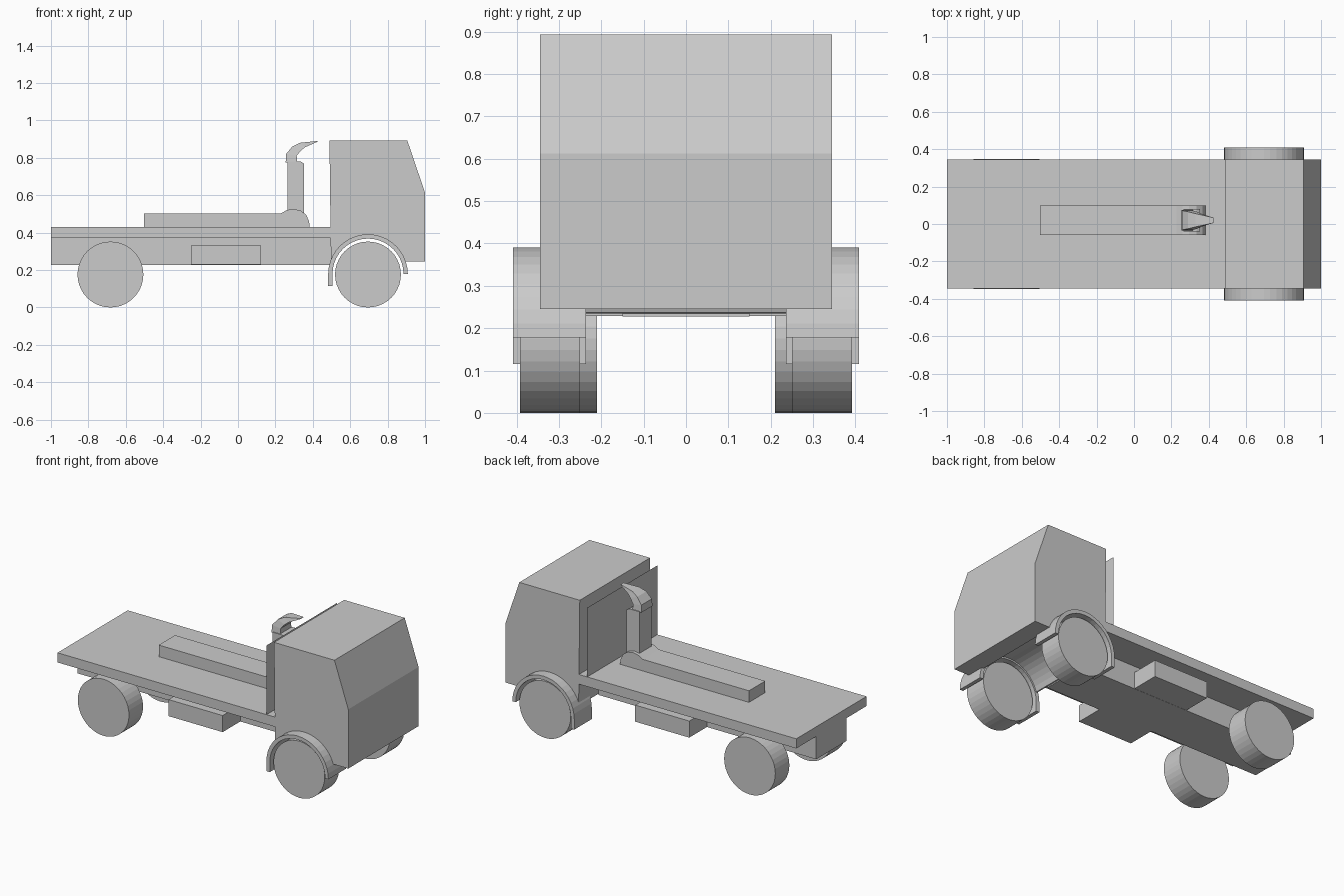
import bpy, bmesh, math

if "Cube" in bpy.data.objects:
    bpy.data.objects.remove(bpy.data.objects["Cube"])


def make(name, verts, faces):
    me = bpy.data.meshes.new(name)
    me.from_pydata(verts, [], faces)
    bm = bmesh.new()
    bm.from_mesh(me)
    bmesh.ops.recalc_face_normals(bm, faces=bm.faces)
    bm.to_mesh(me)
    bm.free()
    ob = bpy.data.objects.new(name, me)
    bpy.context.collection.objects.link(ob)
    return ob


def extrude(name, profile, y0, y1):
    """Extrude an (x, z) outline from y0 to y1."""
    n = len(profile)
    verts = [(x, y, z) for y in (y0, y1) for x, z in profile]
    faces = [tuple(range(n)), tuple(range(2 * n - 1, n - 1, -1))]
    faces += [(i, (i + 1) % n, n + (i + 1) % n, n + i) for i in range(n)]
    return make(name, verts, faces)


def box(name, x0, x1, y0, y1, z0, z1):
    return extrude(name, [(x0, z0), (x1, z0), (x1, z1), (x0, z1)], y0, y1)


def arc(cx, cz, r, a0, a1, n):
    return [(cx + r * math.cos(math.radians(a0 + (a1 - a0) * i / n)),
             cz + r * math.sin(math.radians(a0 + (a1 - a0) * i / n)))
            for i in range(n + 1)]


AXLE_F, AXLE_R, R = 0.695, -0.682, 0.176

# Cab with a wheel arch cut through its full width
cab = [(0.497, 0.235), (0.489, 0.893), (0.905, 0.893), (1.0, 0.613), (1.0, 0.245), (0.91, 0.245)]
cab += arc(AXLE_F, 0.178, 0.2, 19.6, 163, 16)
extrude("cab", cab, -0.345, 0.345)

# Thin panel standing behind the cab
make("rear_panel", [(0.438, -0.345, 0.43), (0.438, 0.345, 0.43),
                    (0.438, 0.345, 0.86), (0.438, -0.345, 0.86)], [(0, 1, 2, 3)])

# Flat deck and chassis beam
box("deck", -1.0, 0.497, -0.345, 0.345, 0.37, 0.43)
box("chassis", -1.0, 0.497, -0.15, 0.15, 0.228, 0.37)

# Parts repeated on both sides
for side, tag in ((-1, "right"), (1, "left")):
    for end, x, y0, y1 in (("front", AXLE_F, 0.25, 0.392), ("rear", AXLE_R, 0.21, 0.348)):
        extrude(f"{end}_wheel_{tag}", arc(x, R, R, 0, 351, 39), side * y0, side * y1)
    box(f"toolbox_{tag}", -0.25, 0.122, *sorted((side * 0.14, side * 0.325)), 0.229, 0.332)
    # Wheel arch band with a longer rear flap
    fender = arc(AXLE_F, 0.178, 0.213, 0, 180, 20) + [(AXLE_F - 0.213, 0.115), (AXLE_F - 0.19, 0.115)]
    fender += arc(AXLE_F, 0.178, 0.19, 180, 0, 20)
    extrude(f"fender_{tag}", fender, side * 0.236, side * 0.409)

# Engine beam on the deck and its rounded housing
box("deck_beam", -0.503, 0.3, -0.06, 0.1, 0.425, 0.502)
extrude("intake_housing", [(0.225, 0.43), (0.225, 0.5), (0.26, 0.52), (0.295, 0.527),
                           (0.335, 0.518), (0.365, 0.495), (0.38, 0.46), (0.383, 0.43)], -0.06, 0.1)

# Upright stack
extrude("stack", [(0.265, 0.5), (0.352, 0.5), (0.352, 0.77), (0.335, 0.78), (0.265, 0.78)], -0.04, 0.08)

# Curved tapering spout: (outer x, z), (inner x, z), half width
sections = [((0.255, 0.775), (0.315, 0.775), 0.055), ((0.257, 0.82), (0.314, 0.812), 0.052),
            ((0.29, 0.86), (0.338, 0.84), 0.045), ((0.33, 0.88), (0.36, 0.857), 0.035),
            ((0.425, 0.89), (0.425, 0.886), 0.014)]
verts, faces = [], []
for (ox, oz), (ix, iz), w in sections:
    verts += [(ox, 0.02 - w, oz), (ox, 0.02 + w, oz), (ix, 0.02 + w, iz), (ix, 0.02 - w, iz)]
for s in range(len(sections) - 1):
    faces += [(4 * s + i, 4 * s + (i + 1) % 4, 4 * s + 4 + (i + 1) % 4, 4 * s + 4 + i) for i in range(4)]
last = len(verts)
faces += [(0, 1, 2, 3), (last - 1, last - 2, last - 3, last - 4)]
make("spout", verts, faces)
